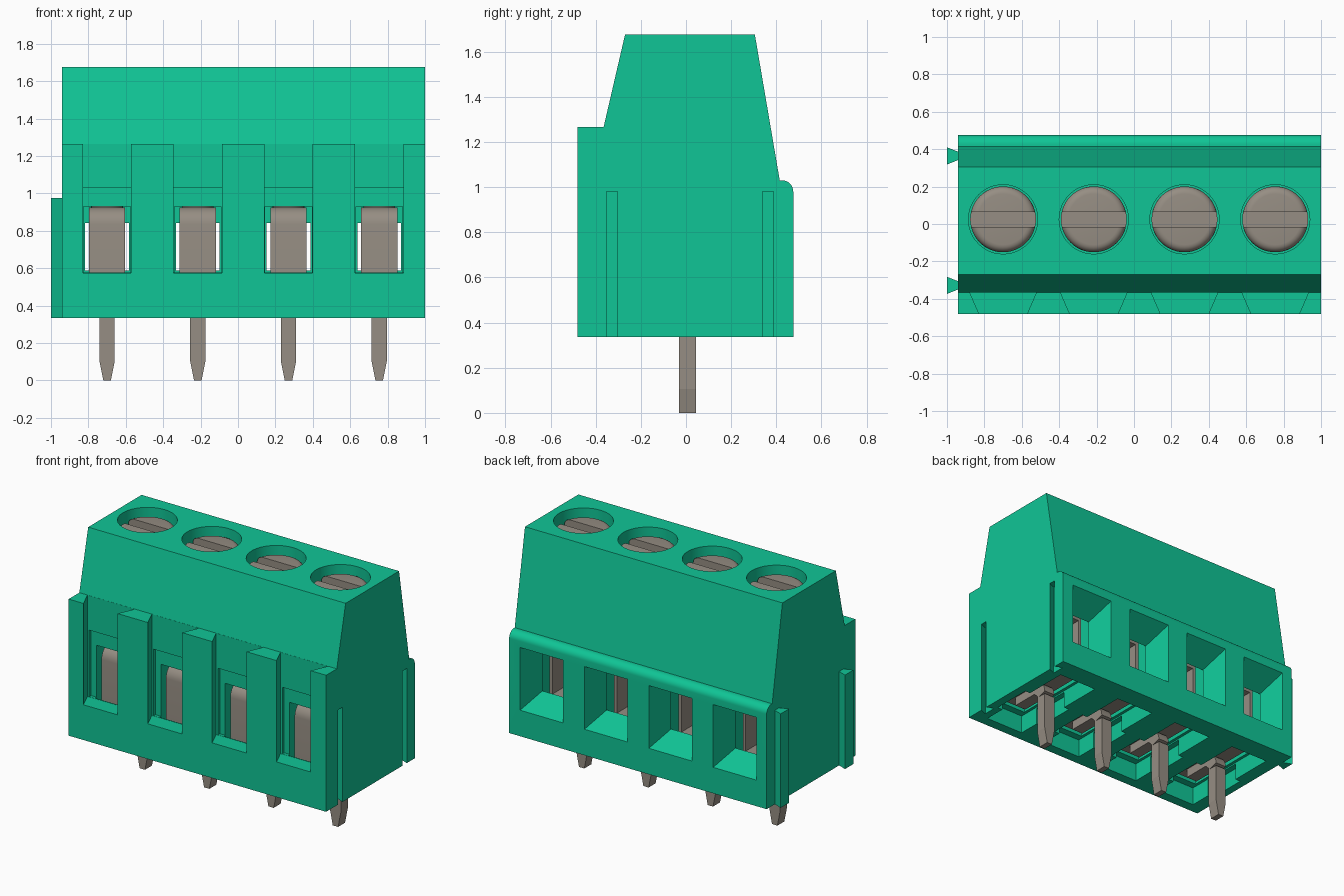
import bpy, bmesh, math
from mathutils import Vector

cube = bpy.data.objects.get("Cube")
if cube:
    bpy.data.objects.remove(cube, do_unlink=True)


def material(name, rgb):
    m = bpy.data.materials.new(name)
    m.use_nodes = True
    m.diffuse_color = (*rgb, 1)
    bsdf = m.node_tree.nodes["Principled BSDF"]
    bsdf.inputs["Base Color"].default_value = (*rgb, 1)
    bsdf.inputs["Roughness"].default_value = 0.6
    return m


GREEN = material("green plastic", (0.005, 0.56, 0.305))
METAL = material("warm grey metal", (0.305, 0.27, 0.228))


def loft(name, loop_a, loop_b, mat):
    """Closed solid between two loops with equal point counts."""
    bm = bmesh.new()
    a = [bm.verts.new(p) for p in loop_a]
    b = [bm.verts.new(p) for p in loop_b]
    bm.faces.new(a)
    bm.faces.new(b)
    n = len(a)
    for i in range(n):
        j = (i + 1) % n
        bm.faces.new((a[i], a[j], b[j], b[i]))
    bmesh.ops.recalc_face_normals(bm, faces=bm.faces)
    mesh = bpy.data.meshes.new(name)
    bm.to_mesh(mesh)
    bm.free()
    mesh.materials.append(mat)
    ob = bpy.data.objects.new(name, mesh)
    bpy.context.collection.objects.link(ob)
    return ob


def prism(name, pts, axis, lo, hi, mat):
    """Extrude a 2D outline along x, y or z."""
    def at(t):
        return [{"x": (t, p, q), "y": (p, t, q), "z": (p, q, t)}[axis] for p, q in pts]
    return loft(name, at(lo), at(hi), mat)


def box(name, x0, x1, y0, y1, z0, z1, mat):
    return prism(name, [(x0, y0), (x1, y0), (x1, y1), (x0, y1)], "z", z0, z1, mat)


def arc(cx, cy, r, start, end, steps):
    return [(cx + r * math.cos(math.radians(start + (end - start) * i / steps)),
             cy + r * math.sin(math.radians(start + (end - start) * i / steps)))
            for i in range(steps + 1)]


def cut(target, cutter):
    """Subtract the cutter and discard it."""
    mod = target.modifiers.new("cut", "BOOLEAN")
    mod.operation = "DIFFERENCE"
    mod.solver = "EXACT"
    mod.object = cutter
    bpy.context.view_layer.objects.active = target
    bpy.ops.object.modifier_apply(modifier=mod.name)
    bpy.data.objects.remove(cutter, do_unlink=True)


def smooth(ob, degrees):
    bpy.ops.object.select_all(action="DESELECT")
    ob.select_set(True)
    bpy.context.view_layer.objects.active = ob
    bpy.ops.object.shade_smooth_by_angle(angle=math.radians(degrees))


BOTTOM = 0.335
CELLS = [-0.70 + 0.485 * i for i in range(4)]
SCREW_Y = 0.025

# Housing side profile with the rounded rear lip
profile = [(-0.48, BOTTOM), (-0.48, 1.265), (-0.365, 1.265), (-0.27, 1.675),
           (0.305, 1.675), (0.415, 1.03)]
profile += arc(0.425, 0.98, 0.05, 90, 0, 10) + [(0.475, BOTTOM)]
housing = prism("housing", profile, "x", -0.94, 1.0, GREEN)

for x in CELLS:
    # Front notch, wider inside, then a shallow recess below the slope
    cut(housing, prism("cutter", [(x - 0.12, -0.50), (x + 0.12, -0.50),
                                  (x + 0.178, -0.366), (x - 0.178, -0.366)],
                       "z", 0.575, 1.3, GREEN))
    cut(housing, box("cutter", x - 0.165, x + 0.165, -0.38, -0.345, 0.576, 1.03, GREEN))
    # Clamp chamber and its stepped opening underneath
    cut(housing, box("cutter", x - 0.125, x + 0.125, -0.36, 0.30, 0.3, 0.93, GREEN))
    cut(housing, box("cutter", x - 0.145, x + 0.145, -0.41, 0.33, 0.29, 0.46, GREEN))
    cut(housing, box("cutter", x - 0.185, x + 0.185, -0.26, 0.02, 0.28, 0.45, GREEN))
    # Rear wire funnel
    def rect(w, y, z0, z1):
        return [(x - w, y, z0), (x + w, y, z0), (x + w, y, z1), (x - w, y, z1)]
    cut(housing, loft("cutter", rect(0.165, 0.485, 0.508, 0.945),
                      rect(0.112, 0.28, 0.598, 0.83), GREEN))
    # Screw well
    cut(housing, prism("cutter", arc(x, SCREW_Y, 0.185, 0, 352.5, 47),
                       "z", 1.36, 1.72, GREEN))

# Dovetail slots on one end and matching rails on the other
for side, y in (("front", -0.328), ("rear", 0.364)):
    cut(housing, prism("cutter", [(1.01, y - 0.02), (1.01, y + 0.02),
                                  (0.95, y + 0.045), (0.95, y - 0.045)],
                       "z", 0.3, 0.98, GREEN))
    prism(side + "_rail", [(-1.0, y - 0.046), (-1.0, y + 0.046),
                           (-0.935, y + 0.02), (-0.935, y - 0.02)],
          "z", BOTTOM, 0.975, GREEN)
smooth(housing, 12)

for i, x in enumerate(CELLS, 1):
    # Slotted screw with a rounded rim
    screw = prism(f"screw_head_{i}", arc(x, SCREW_Y, 0.176, 0, 352.5, 47),
                  "z", 1.36, 1.63, METAL)
    bm = bmesh.new()
    bm.from_mesh(screw.data)
    rim = [e for e in bm.edges if all(v.co.z > 1.62 for v in e.verts)]
    bmesh.ops.bevel(bm, geom=rim, offset=0.04, segments=5, profile=0.5, affect="EDGES")
    bm.to_mesh(screw.data)
    bm.free()
    cut(screw, box("cutter", x - 0.3, x + 0.3, -0.015, 0.065, 1.575, 1.7, METAL))
    smooth(screw, 25)
    shaft = prism(f"screw_shaft_{i}", arc(x, SCREW_Y, 0.085, 0, 345, 23),
                  "z", 0.80, 1.37, METAL)
    smooth(shaft, 30)

    # Clamp cage, rounded at the upper front, hollow towards the rear
    side = [(0.25, 0.46), (0.25, 0.925)] + arc(-0.24, 0.835, 0.09, 90, 180, 8)
    side += [(-0.33, 0.46)]
    cage = prism(f"clamp_cage_{i}", side, "x", x - 0.097, x + 0.097, METAL)
    cut(cage, box("cutter", x - 0.075, x + 0.075, -0.28, 0.30, 0.56, 0.86, METAL))
    smooth(cage, 20)

    # Solder pin with a tapered tip and a bent upper end
    prism(f"pin_{i}", [(x - 0.02, 0), (x + 0.02, 0), (x + 0.041, 0.105),
                       (x + 0.041, 0.36), (x - 0.041, 0.36), (x - 0.041, 0.105)],
          "y", -0.03, 0.045, METAL)
    bend = [(-0.25, 0.47), (-0.25, 0.40), (-0.06, 0.40), (-0.03, 0.37), (-0.03, 0.355)]
    bend += arc(-0.045, 0.38, 0.09, 0, 90, 6)
    smooth(prism(f"pin_bend_{i}", bend, "x", x - 0.041, x + 0.041, METAL), 20)
